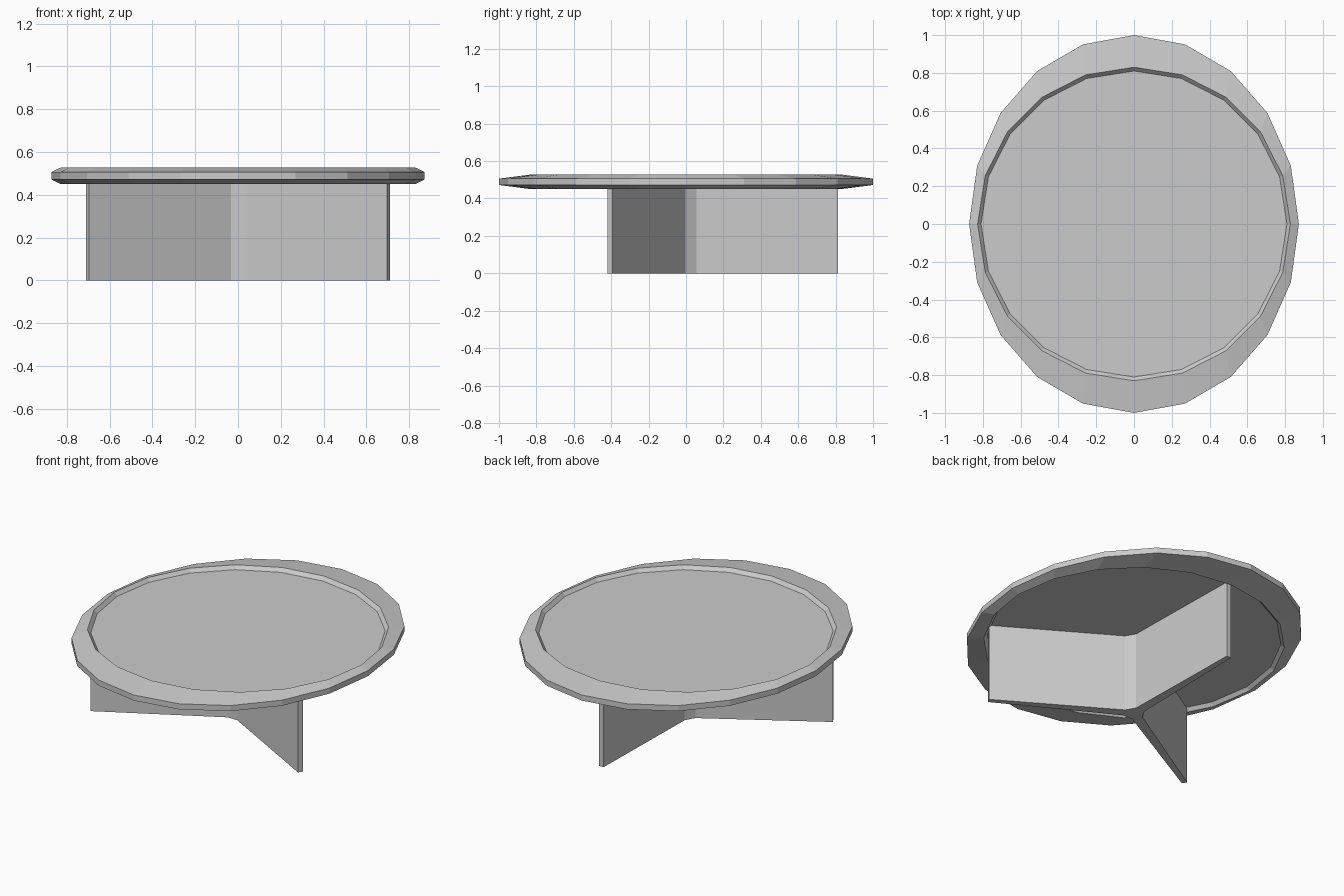
import bpy, bmesh
from math import cos, sin, tau, radians

if "Cube" in bpy.data.objects:
    bpy.data.objects.remove(bpy.data.objects["Cube"])

SIDES = 20


def make_object(name, bm):
    bmesh.ops.recalc_face_normals(bm, faces=bm.faces[:])
    mesh = bpy.data.meshes.new(name)
    bm.to_mesh(mesh)
    bm.free()
    obj = bpy.data.objects.new(name, mesh)
    bpy.context.collection.objects.link(obj)
    return obj


# Table top: oval chamfered edge around a round, slightly recessed panel
profile = [  # x radius, y radius, z
    (0.81, 0.81, 0.470),
    (0.828, 0.83, 0.450),
    (0.873, 1.0, 0.472),
    (0.873, 1.0, 0.506),
    (0.828, 0.83, 0.528),
    (0.81, 0.81, 0.507),
]
bm = bmesh.new()
rings = [[bm.verts.new((rx * cos(tau * i / SIDES), ry * sin(tau * i / SIDES), z))
          for i in range(SIDES)] for rx, ry, z in profile]
for low, high in zip(rings, rings[1:]):
    for i in range(SIDES):
        j = (i + 1) % SIDES
        bm.faces.new((low[i], low[j], high[j], high[i]))
bm.faces.new(rings[0])
bm.faces.new(rings[-1])
make_object("table_top", bm)

# Base: three tapering blades joined at a chamfered hub
blade = [(0.055, -0.03), (0.812, -0.015), (0.812, 0.015), (0.055, 0.03)]
bm = bmesh.new()
outline = []
for angle in (90, 210, 330):
    c, s = cos(radians(angle)), sin(radians(angle))
    for along, side in blade:
        outline.append(bm.verts.new((along * c - side * s, along * s + side * c, 0)))
bottom = bm.faces.new(outline)
result = bmesh.ops.extrude_face_region(bm, geom=[bottom], use_keep_orig=True)
top_verts = [g for g in result["geom"] if isinstance(g, bmesh.types.BMVert)]
bmesh.ops.translate(bm, verts=top_verts, vec=(0, 0, 0.47))
make_object("three_blade_base", bm)
